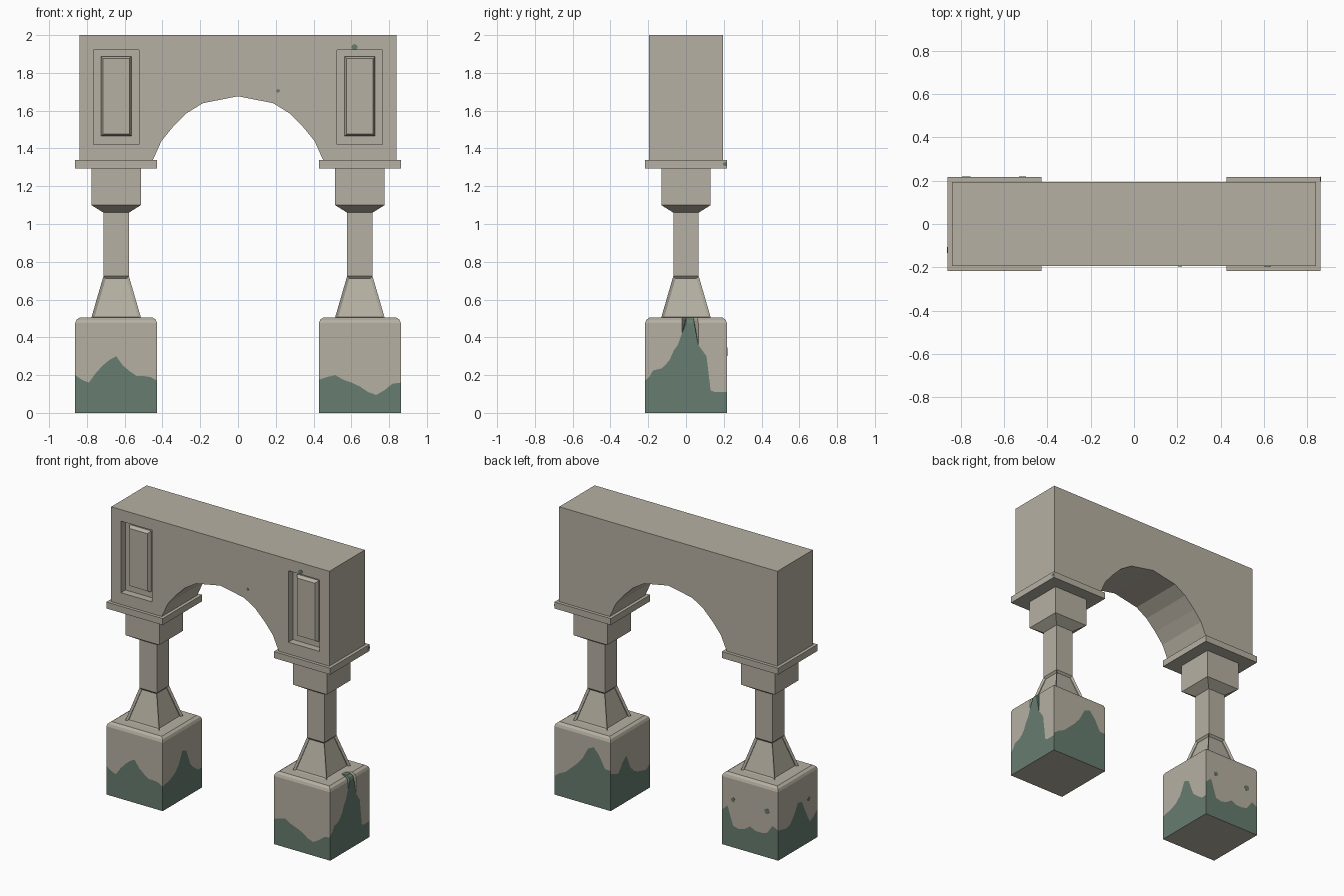
import bpy, bmesh
from mathutils import Vector

if "Cube" in bpy.data.objects:
    bpy.data.objects.remove(bpy.data.objects["Cube"])


def material(name, rgb):
    m = bpy.data.materials.new(name)
    m.diffuse_color = (*rgb, 1)
    m.use_nodes = True
    m.node_tree.nodes["Principled BSDF"].inputs["Base Color"].default_value = m.diffuse_color
    return m


STONE = material("weathered_stone", (0.468, 0.434, 0.362))
MOSS = material("green_moss", (0.135, 0.205, 0.160))
CX = 0.645      # column centre
HALF = 0.217    # half width of pedestal and cap


def finish(name, bm, mats=(STONE,), x=0.0):
    me = bpy.data.meshes.new(name)
    bm.to_mesh(me)
    bm.free()
    for m in mats:
        me.materials.append(m)
    ob = bpy.data.objects.new(name, me)
    ob.location.x = x
    bpy.context.collection.objects.link(ob)
    return ob


def loft(rings):
    """Square rings given as (half width, z), capped at both ends."""
    bm = bmesh.new()
    loops = [[bm.verts.new((sx * h, sy * h, z))
              for sx, sy in ((-1, -1), (1, -1), (1, 1), (-1, 1))] for h, z in rings]
    for a, b in zip(loops, loops[1:]):
        for i in range(4):
            j = (i + 1) % 4
            bm.faces.new((a[i], a[j], b[j], b[i]))
    bm.faces.new(loops[0][::-1])
    bm.faces.new(loops[-1])
    return bm


def extrude_y(points, y0, y1):
    bm = bmesh.new()
    face = bm.faces.new([bm.verts.new((x, y0, z)) for x, z in points])
    ext = bmesh.ops.extrude_face_region(bm, geom=[face])["geom"]
    bmesh.ops.translate(bm, vec=(0, y1 - y0, 0),
                        verts=[v for v in ext if isinstance(v, bmesh.types.BMVert)])
    bmesh.ops.recalc_face_normals(bm, faces=bm.faces)
    return bm


# Pedestal: side path as (distance along surface, inset, z), with rounded top edge
PATH = [(0, 0, 0), (0.475, 0, 0.475), (0.495, 0.007, 0.493),
        (0.515, 0.024, 0.505), (0.58, 0.087, 0.505)]


def on_path(s):
    for a, b in zip(PATH, PATH[1:]):
        if s <= b[0]:
            t = (s - a[0]) / (b[0] - a[0])
            return a[1] + t * (b[1] - a[1]), a[2] + t * (b[2] - a[2])
    return PATH[-1][1:]


def pedestal(name, x, moss):
    """Each side is split along its moss line; heights are evenly spaced left to right."""
    bm = bmesh.new()
    for (nx, ny), heights in zip(((0, -1), (1, 0), (0, 1), (-1, 0)), moss):
        n, r = Vector((nx, ny, 0)), Vector((-ny, nx, 0))
        last = len(heights) - 1

        def point(i, s):
            inset, z = on_path(s)
            p = (n + r * (2 * i / last - 1)) * (HALF - inset)
            return bm.verts.new((p.x, p.y, z))

        for i in range(last):
            for pick, mat in ((max, 0), (min, 1)):
                for a, b in zip(PATH, PATH[1:]):
                    l0, l1 = pick(a[0], heights[i]), pick(b[0], heights[i])
                    r0, r1 = pick(a[0], heights[i + 1]), pick(b[0], heights[i + 1])
                    if l1 - l0 + r1 - r0 < 1e-5:
                        continue
                    corners = [(i, l0), (i + 1, r0), (i + 1, r1), (i, l1)]
                    corners = [c for k, c in enumerate(corners) if c != corners[k - 1]]
                    bm.faces.new([point(*c) for c in corners]).material_index = mat
    bm.faces.new([bm.verts.new((sx * HALF, sy * HALF, 0))
                  for sx, sy in ((-1, -1), (-1, 1), (1, 1), (1, -1))])
    bmesh.ops.remove_doubles(bm, verts=bm.verts, dist=1e-5)
    return finish(name, bm, (STONE, MOSS), x)


# Moss heights: front, right, back, left (each seen from outside)
LEFT_MOSS = [
    [.2, .175, .16, .21, .25, .28, .3, .25, .22, .195, .195, .19, .17],
    [.17, .18, .19, .21, .25, .34, .32, .21, .17, .14, .14],
    [.24, .28, .15, .14, .15, .18, .16, .16, .17, .23, .21],
    [.21, .2, .19, .2, .25, .32, .31, .22, .14, .16, .2]]
RIGHT_MOSS = [
    [.175, .19, .2, .175, .16, .14, .11, .095, .12, .155, .16],
    [.17, .19, .225, .23, .235, .255, .28, .33, .36, .42, .56,
     .56, .56, .36, .33, .3, .12, .11, .11, .11, .11],
    [.13, .16, .18, .22, .26, .31, .39, .41, .36, .28, .28],
    [.26, .24, .23, .29, .32, .22, .18, .16, .15, .14, .17]]

for side, x, moss in (("left", -CX, LEFT_MOSS), ("right", CX, RIGHT_MOSS)):
    pedestal(side + "_pedestal", x, moss)

    # Pillar with flared foot, square shaft and block capital
    bm = loft([(.131, .505), (.067, .725), (.067, 1.06), (.131, 1.1), (.131, 1.295)])
    flare = [f for f in bm.faces if 0.55 < f.calc_center_median().z < 0.7]
    bmesh.ops.inset_individual(bm, faces=flare, thickness=0.026)
    bmesh.ops.inset_individual(bm, faces=flare, thickness=0.012, depth=-0.015)
    finish(side + "_pillar", bm, x=x)

    # Cap slab under the arch
    finish(side + "_cap", loft([(HALF, 1.295), (HALF, 1.34)]), x=x)

# Arch beam
half_arch = [(.45, 1.34), (.405, 1.44), (.345, 1.513), (.27, 1.588), (.185, 1.64)]
profile = ([(-.84, 2), (-.84, 1.34)] + [(-x, z) for x, z in half_arch] + [(0, 1.676)]
           + half_arch[::-1] + [(.84, 1.34), (.84, 2)])
beam = finish("arch_beam", extrude_y(profile, -.195, .195))

# Sunken front panels with a raised bevelled centre
for side, x in (("left", -CX), ("right", CX)):
    rect = [(-.121, 1.422), (.121, 1.422), (.121, 1.92), (-.121, 1.92)]
    cutter = finish(side + "_panel_cutter", extrude_y(rect, -.3, -.145), x=x)
    mod = beam.modifiers.new("panel", "BOOLEAN")
    mod.operation, mod.solver, mod.object = "DIFFERENCE", "EXACT", cutter
    bpy.context.view_layer.update()
    bpy.context.view_layer.objects.active = beam
    bpy.ops.object.modifier_apply(modifier=mod.name)
    bpy.data.objects.remove(cutter)

    rect = [(-.081, 1.465), (.081, 1.465), (.081, 1.887), (-.081, 1.887)]
    bm = extrude_y(rect, -.155, -.144)
    front = [f for f in bm.faces if f.normal.y < -0.9]
    bmesh.ops.inset_individual(bm, faces=front, thickness=0.016, depth=0.02)
    finish(side + "_raised_panel", bm, x=x)


# Small moss specks as thin plates: position, facing axis, size
def speck(i, pos, axis, radius):
    bm = bmesh.new()
    bmesh.ops.create_cone(bm, cap_ends=True, segments=7, radius1=radius,
                          radius2=radius, depth=0.003)
    rot = Vector(axis).to_track_quat("Z", "Y").to_matrix()
    bmesh.ops.rotate(bm, matrix=rot, verts=bm.verts)
    bmesh.ops.translate(bm, vec=pos, verts=bm.verts)
    finish("moss_speck_%d" % i, bm, (MOSS,))


for i, s in enumerate([((.617, -.195, 1.936), (0, -1, 0), .017),
                       ((.212, -.195, 1.705), (0, -1, 0), .01),
                       ((CX + HALF, .207, 1.317), (1, 0, 0), .012),
                       ((-.515, HALF, .33), (0, 1, 0), .016),
                       ((-.775, HALF, .32), (0, 1, 0), .02),
                       ((-CX - HALF, -.12, .3), (-1, 0, 0), .014)]):
    speck(i, *s)
